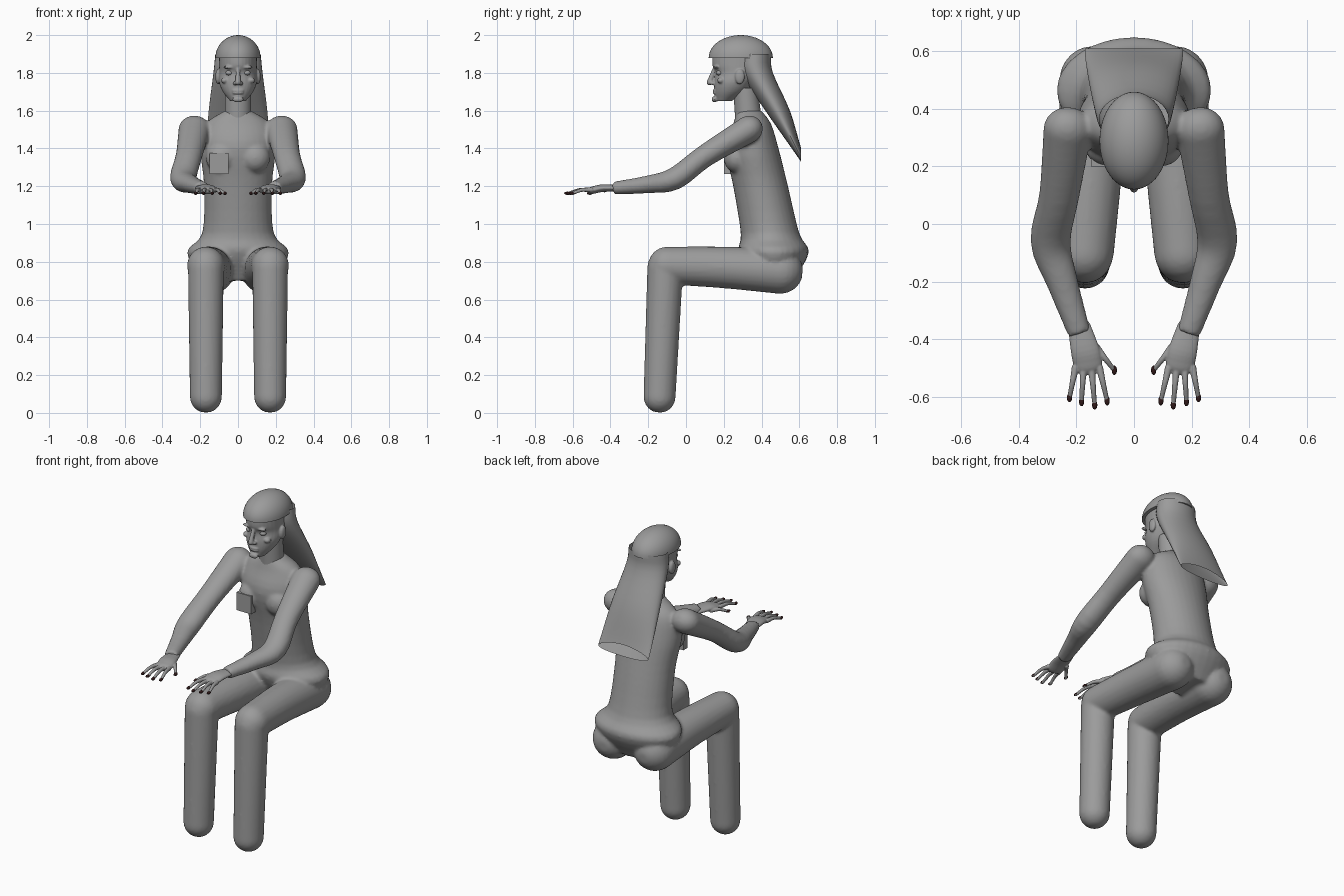
import bpy, bmesh, math
from mathutils import Vector, Matrix

if "Cube" in bpy.data.objects:
    bpy.data.objects.remove(bpy.data.objects["Cube"])

UP = Vector((0, 0, 1))
SIDEWAYS = Vector((1, 0, 0))


def material(name, red, green, blue):
    mat = bpy.data.materials.new(name)
    mat.use_nodes = True
    colour = (red, green, blue, 1)
    mat.diffuse_color = colour
    mat.node_tree.nodes["Principled BSDF"].inputs["Base Color"].default_value = colour
    return mat


def spline(points, steps=4):
    """Smooth curve through points that carry their radii as extra values."""
    pts = [Vector(point) for point in points]
    pts = [2 * pts[0] - pts[1], *pts, 2 * pts[-1] - pts[-2]]
    curve = []
    for before, start, end, after in zip(pts, pts[1:], pts[2:], pts[3:]):
        leave, arrive = (end - before) / 2, (after - start) / 2
        for step in range(steps):
            t = step / steps
            ease = t * t * (3 - 2 * t)
            curve.append(start.lerp(end, ease) + leave * t * (1 - t) ** 2
                         - arrive * t * t * (1 - t))
    return curve + [pts[-2]]


def rounded_end(ring, sign):
    """Shrinking rings that close a limb with a dome."""
    centre, along, wide, deep = ring
    angles = [math.pi / 2 * part / 6 for part in range(1, 6)]
    return [(centre + along * sign * math.sin(angle) * (wide + deep) / 2, along,
             wide * math.cos(angle), deep * math.cos(angle)) for angle in angles]


def loft(bm, rings, closed=True, sides=32):
    """Skin a row of ellipses."""
    loops = []
    for centre, along, wide, deep in rings:
        across = (SIDEWAYS - along * along.dot(SIDEWAYS)).normalized()
        third = along.cross(across)
        turns = [math.tau * side / sides for side in range(sides)]
        loops.append([bm.verts.new(centre + across * wide * math.cos(turn)
                                   + third * deep * math.sin(turn)) for turn in turns])
    for lower, upper in zip(loops, loops[1:]):
        for side in range(sides):
            bm.faces.new((lower[side - 1], lower[side], upper[side], upper[side - 1]))
    if closed:
        bm.faces.new(loops[0])
        bm.faces.new(loops[-1])


def limb(bm, points, mirror=1, flat=1, round_tip=True, sides=24):
    """Tube along a path of (x, y, z, radius), square to the path."""
    path = spline([(mirror * x, y, z, radius) for x, y, z, radius in points])
    rings = []
    for index, knot in enumerate(path):
        ahead = path[min(index + 1, len(path) - 1)]
        behind = path[max(index - 1, 0)]
        along = Vector((ahead - behind)[:3]).normalized()
        rings.append((Vector(knot[:3]), along, knot[3], knot[3] * flat))
    start = rounded_end(rings[0], -1)[::-1]
    tip = rounded_end(rings[-1], 1) if round_tip else []
    loft(bm, start + rings + tip, sides=sides)


def stack(bm, rows, closed=True):
    """Level ellipses given as (height, front, back, half width)."""
    loft(bm, [(Vector((0, (front + back) / 2, z)), UP, wide, (back - front) / 2)
              for z, front, back, wide in spline(rows)], closed)


def ball(bm, centre, size):
    bmesh.ops.create_icosphere(bm, subdivisions=4, radius=1,
                               matrix=Matrix.Translation(centre) @ Matrix.Diagonal((*size, 1)))


def cut(bm, point, normal):
    """Remove everything on the far side of a plane."""
    bmesh.ops.bisect_plane(bm, geom=bm.verts[:] + bm.edges[:] + bm.faces[:],
                           plane_co=point, plane_no=normal, clear_outer=True)


def finish(bm, name, mat, voxel=None, soften=2):
    bmesh.ops.recalc_face_normals(bm, faces=bm.faces)
    mesh = bpy.data.meshes.new(name)
    bm.to_mesh(mesh)
    bm.free()
    mesh.shade_smooth()
    mesh.set_sharp_from_angle(angle=math.radians(40))
    mesh.materials.append(mat)
    part = bpy.data.objects.new(name, mesh)
    bpy.context.collection.objects.link(part)
    if voxel:
        blend = part.modifiers.new("blend", "REMESH")
        blend.mode = "VOXEL"
        blend.voxel_size = voxel
        blend.use_smooth_shade = True
        smooth = part.modifiers.new("soften", "SMOOTH")
        smooth.iterations = soften


grey = material("plain grey", .33, .33, .33)
nail_red = material("dark nail red", .03, .01, .01)

# Torso, arms and legs, blended into one skin
body = bmesh.new()
stack(body, [(.7, .36, .57, .19), (.85, .28, .65, .27), (.95, .29, .6, .19),
             (1.2, .25, .54, .18), (1.4, .21, .49, .2), (1.53, .25, .45, .17),
             (1.6, .27, .4, .07)])
for mirror in (1, -1):
    ball(body, (mirror * .09, .27, 1.35), (.08, .07, .08))
    limb(body, [(.23, .33, 1.5, .085), (.26, .1, 1.36, .07), (.29, -.06, 1.24, .07),
                (.25, -.2, 1.21, .055), (.19, -.38, 1.19, .04)],
         mirror, flat=.85, round_tip=False)
    limb(body, [(.14, .5, .75, .12), (.15, .2, .77, .11), (.17, -.1, .78, .1)], mirror)
    limb(body, [(.17, -.11, .77, .095), (.17, -.14, .085, .085)], mirror)
finish(body, "body", grey, voxel=.01, soften=5)

# Neck and chest patch
neck = bmesh.new()
stack(neck, [(1.56, .26, .4, .07), (1.72, .25, .38, .07)])
finish(neck, "neck", grey)
patch = bmesh.new()
bmesh.ops.create_cube(patch, matrix=Matrix.Translation((-.1, .22, 1.32))
                      @ Matrix.Diagonal((.1, .04, .11, 1)))
finish(patch, "chest_patch", grey)

# Head with nose, chin, lips, brows, cheeks and ears
head = bmesh.new()
stack(head, [(1.65, .16, .24, .04), (1.7, .15, .32, .08), (1.75, .15, .36, .1),
             (1.8, .155, .4, .1), (1.84, .14, .42, .1), (1.9, .14, .42, .1)])
limb(head, [(0, .15, 1.82, .01), (0, .125, 1.75, .016)], sides=12)
ball(head, (0, .15, 1.66), (.03, .014, .016))
for lip_height in (1.694, 1.706):
    ball(head, (0, .153, lip_height), (.03, .012, .007))
for mirror in (1, -1):
    ball(head, (mirror * .016, .14, 1.745), (.01, .014, .01))
    ball(head, (mirror * .045, .16, 1.83), (.034, .014, .008))
    ball(head, (mirror * .07, .185, 1.76), (.02, .02, .016))
    ball(head, (mirror * .106, .285, 1.78), (.014, .026, .04))
finish(head, "head", grey, voxel=.005)

# Eyes
eyes = bmesh.new()
for mirror in (1, -1):
    ball(eyes, (mirror * .046, .177, 1.8), (.02, .018, .014))
finish(eyes, "eyes", grey)

# Hair cap: a dome ending in a straight fringe
cap = bmesh.new()
ball(cap, (0, .29, 1.88), (.12, .17, .12))
cut(cap, (0, 0, 1.88), -UP)
bmesh.ops.holes_fill(cap, edges=cap.edges[:])
finish(cap, "hair_cap", grey)

# Long hair: a flattened hollow fall, cut upright at its open end
fall = bmesh.new()
stack(fall, [(1.9, .28, .45, .12), (1.8, .29, .46, .13), (1.6, .42, .55, .155),
             (1.4, .56, .61, .17), (1.3, .63, .65, .17)], closed=False)
cut(fall, (0, .61, 0), (0, 1, 0))
finish(fall, "long_hair", grey)

# Hands: fingers fan out from the palm, the thumb leans inward
for mirror, side in ((1, "left"), (-1, "right")):
    hand, nails = bmesh.new(), bmesh.new()
    limb(hand, [(.19, -.36, 1.19, .04), (.17, -.44, 1.19, .05), (.16, -.49, 1.18, .05)],
         mirror, flat=.4)
    digits = [(.12 + .028 * finger, -.5, 8 * finger - 13, .13 - .012 * abs(finger - 1))
              for finger in range(4)]
    digits.append((.13, -.43, -38, .1))
    for x, y, lean, length in digits:
        reach = Vector((math.sin(math.radians(lean)), -math.cos(math.radians(lean)), 0)) * length
        base = Vector((x, y, 1.18))
        middle = base + reach / 2
        tip = base + reach - UP * .02
        limb(hand, [(*base, .013), (*middle, .01), (*tip, .008)], mirror, sides=12)
        ball(nails, (mirror * tip.x, tip.y, tip.z + .003), (.009, .016, .008))
    finish(hand, side + "_hand", grey, voxel=.0035)
    finish(nails, side + "_nails", nail_red)
